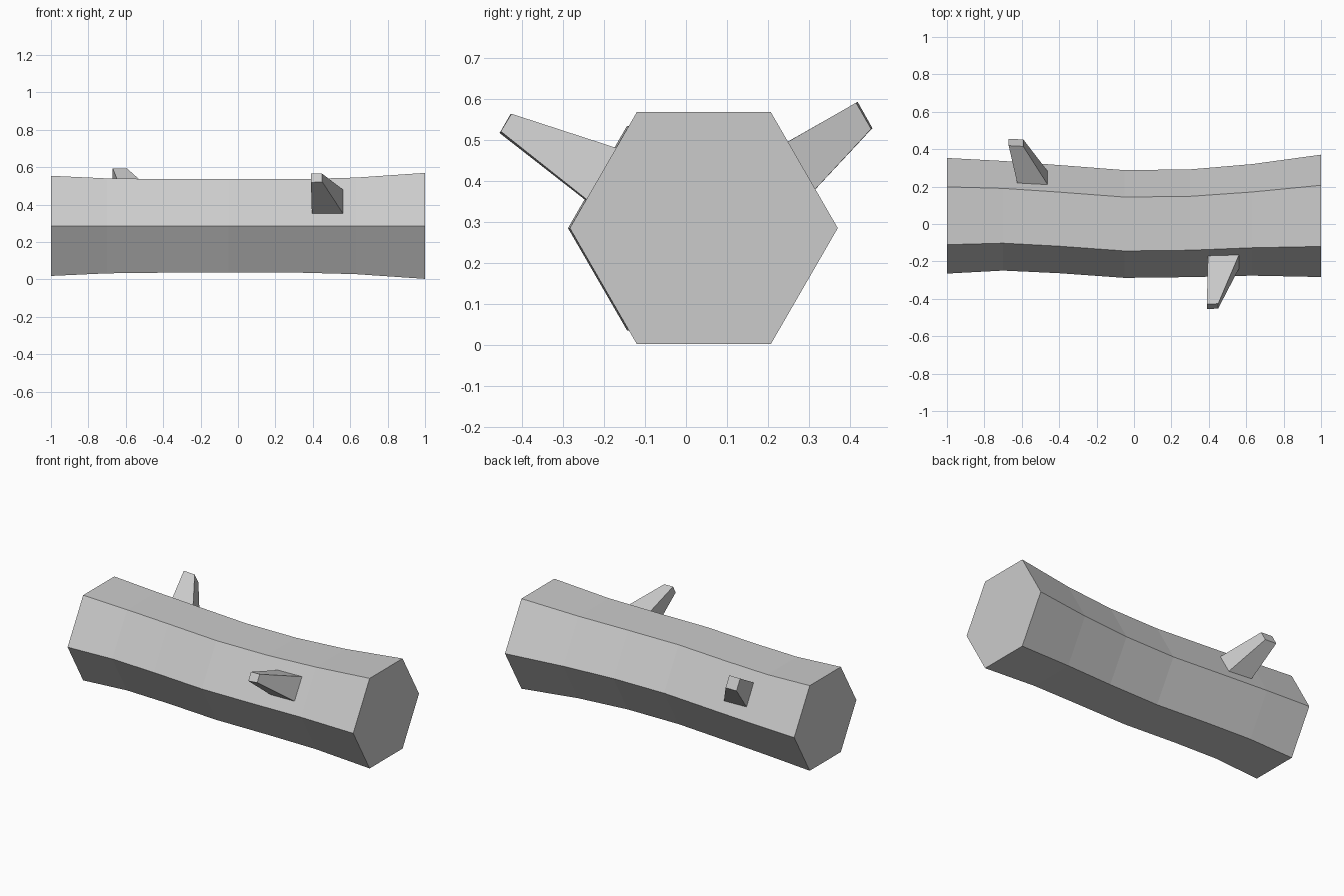
import bpy
import bmesh
import math
from mathutils import Vector

cube = bpy.data.objects.get("Cube")
if cube:
    bpy.data.objects.remove(cube, do_unlink=True)

grey = bpy.data.materials.new("light_grey")
grey.use_nodes = True
colour = (0.6, 0.6, 0.6, 1)
grey.diffuse_color = colour
grey.node_tree.nodes["Principled BSDF"].inputs["Base Color"].default_value = colour


def loft(name, rings):
    """Join equal-sized rings of points into a closed, flat-shaded solid."""
    bm = bmesh.new()
    loops = [[bm.verts.new(p) for p in ring] for ring in rings]
    count = len(loops[0])
    for a, b in zip(loops, loops[1:]):
        for i in range(count):
            j = (i + 1) % count
            bm.faces.new((a[i], a[j], b[j], b[i]))
    bm.faces.new(loops[0])
    bm.faces.new(loops[-1])
    bmesh.ops.recalc_face_normals(bm, faces=bm.faces)
    mesh = bpy.data.meshes.new(name)
    bm.to_mesh(mesh)
    bm.free()
    mesh.materials.append(grey)
    obj = bpy.data.objects.new(name, mesh)
    bpy.context.collection.objects.link(obj)
    return obj


def hexagon(x, y, radius):
    angles = [math.radians(60 * i) for i in range(6)]
    return [(x, y + radius * math.cos(a), 0.286 + radius * math.sin(a)) for a in angles]


def branch(name, base, tip):
    """Tapered stub whose base is pushed a little way into the trunk."""
    base, tip = [Vector(p) for p in base], [Vector(p) for p in tip]
    root = [b + (b - t) * 0.06 for b, t in zip(base, tip)]
    return loft(name, [root, tip])


# Gently bent six-sided trunk: x position, y centre, radius
stations = [(-1, 0.044, 0.309), (-0.7, 0.044, 0.293), (-0.4, 0.026, 0.289),
            (-0.05, 0, 0.288), (0.3, 0.004, 0.288), (0.63, 0.022, 0.298),
            (1, 0.0435, 0.327)]
loft("log_trunk", [hexagon(*s) for s in stations])

# Branch stubs: lower pair of corners, then upper pair
branch("front_branch",
       [(0.395, -0.245, 0.354), (0.56, -0.24, 0.354), (0.56, -0.168, 0.481), (0.395, -0.176, 0.481)],
       [(0.39, -0.455, 0.518), (0.45, -0.452, 0.522), (0.45, -0.426, 0.565), (0.39, -0.428, 0.565)])
branch("back_branch",
       [(-0.625, 0.29, 0.353), (-0.465, 0.287, 0.35), (-0.465, 0.216, 0.478), (-0.625, 0.222, 0.482)],
       [(-0.67, 0.455, 0.53), (-0.592, 0.452, 0.528), (-0.592, 0.415, 0.592), (-0.67, 0.419, 0.594)])
